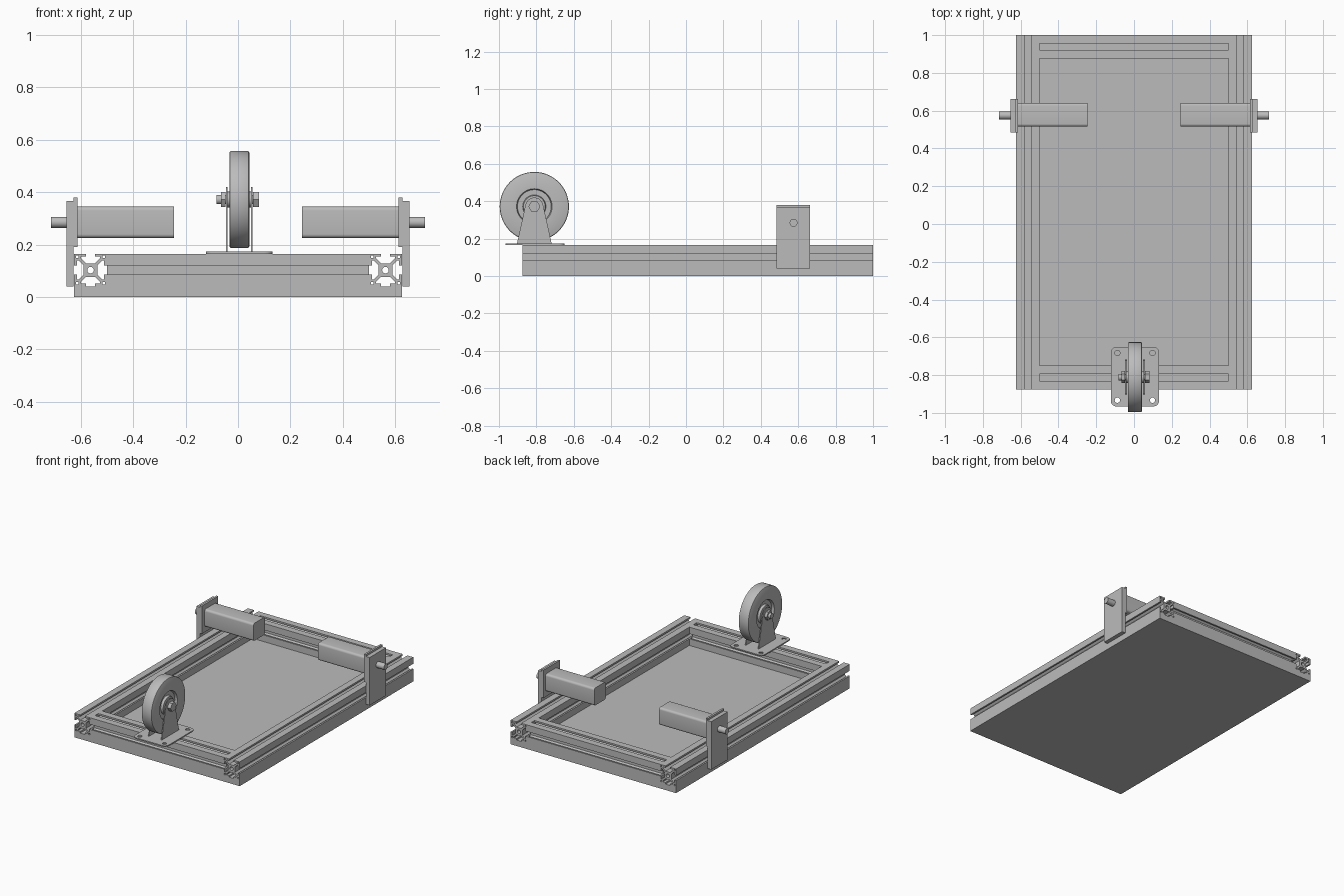
import bpy, bmesh
from math import pi, cos, sin, radians
from mathutils import Matrix

if "Cube" in bpy.data.objects:
    bpy.data.objects.remove(bpy.data.objects["Cube"], do_unlink=True)

GREY = (0.5, 0.5, 0.5, 1)
metal = bpy.data.materials.new("plain grey")
metal.use_nodes = True
metal.diffuse_color = GREY
metal.node_tree.nodes["Principled BSDF"].inputs["Base Color"].default_value = GREY

# Local profile x, y and depth are turned to face along the chosen axis
TURN = {"X": (pi / 2, 0, pi / 2), "Y": (pi / 2, 0, 0), "Z": (0, 0, 0)}


def finish(ob):
    ob.data.materials.clear()
    ob.data.materials.append(metal)
    bpy.ops.object.select_all(action="DESELECT")
    ob.select_set(True)
    bpy.context.view_layer.objects.active = ob
    bpy.ops.object.shade_smooth_by_angle(angle=radians(30))
    return ob


def prism(name, loops, length, loc, axis):
    """Extrude an outline with optional holes, centred on loc."""
    curve = bpy.data.curves.new(name, "CURVE")
    curve.dimensions = "2D"
    curve.fill_mode = "BOTH"
    curve.extrude = length / 2
    for loop in loops:
        spline = curve.splines.new("POLY")
        spline.points.add(len(loop) - 1)
        for point, (x, y) in zip(spline.points, loop):
            point.co = (x, y, 0, 1)
        spline.use_cyclic_u = True
    ob = bpy.data.objects.new(name, curve)
    bpy.context.collection.objects.link(ob)
    ob.location = loc
    ob.rotation_euler = TURN[axis]
    bpy.ops.object.select_all(action="DESELECT")
    ob.select_set(True)
    bpy.context.view_layer.objects.active = ob
    bpy.ops.object.convert(target="MESH")
    ob = bpy.context.object
    ob.name = name
    bm = bmesh.new()
    bm.from_mesh(ob.data)
    bmesh.ops.remove_doubles(bm, verts=bm.verts, dist=1e-5)
    bmesh.ops.recalc_face_normals(bm, faces=bm.faces)
    bm.to_mesh(ob.data)
    bm.free()
    return finish(ob)


def circle(r, n=32, cx=0, cy=0):
    return [(cx + r * cos(2 * pi * i / n), cy + r * sin(2 * pi * i / n)) for i in range(n)]


def rounded(w, h, r, n=5):
    pts = []
    for k, (sx, sy) in enumerate([(1, 1), (-1, 1), (-1, -1), (1, -1)]):
        for i in range(n + 1):
            a = pi / 2 * (k + i / n)
            pts.append((sx * (w / 2 - r) + r * cos(a), sy * (h / 2 - r) + r * sin(a)))
    return pts


def box(name, x, y, z):
    w, d = x[1] - x[0], y[1] - y[0]
    outline = [(-w / 2, -d / 2), (w / 2, -d / 2), (w / 2, d / 2), (-w / 2, d / 2)]
    centre = [(a + b) / 2 for a, b in (x, y, z)]
    return prism(name, [outline], z[1] - z[0], centre, "Z")


def slot_profile(half):
    """Square T-slot section: four slots, hollow corners and a centre bore."""
    side = [(1, 1), (.28, 1), (.28, .82), (.58, .82), (.58, .72), (.28, .42)]
    side += [(-x, y) for x, y in reversed(side[1:])]
    loops = [[], circle(.2 * half, 20)]
    for k in range(4):
        c, s = round(cos(k * pi / 2)), round(sin(k * pi / 2))
        turn = lambda p: ((p[0] * c - p[1] * s) * half, (p[0] * s + p[1] * c) * half)
        loops[0] += [turn(p) for p in side]
        loops.append([turn(p) for p in [(.73, .73), (.88, .73), (.88, .88), (.73, .88)]])
    return loops


# Frame: floor panel, two long rails, two cross rails
box("floor_panel", (-.625, .625), (-.875, 1), (0, .04))
HALF = .0625
RAIL_Z = .04 + HALF
section = slot_profile(HALF)
for side, s in (("left", 1), ("right", -1)):
    prism(side + "_rail", section, 1.875, (s * .5625, .0625, RAIL_Z), "Y")
for end, y in (("front", -.8125), ("back", .9375)):
    prism(end + "_cross_rail", section, 1.0, (0, y, RAIL_Z), "X")

# Motors on side brackets
MY, MZ = .575, .285
for side, s in (("left", 1), ("right", -1)):
    def span(a, b):
        return tuple(sorted((s * a, s * b)))
    box(side + "_bracket", span(.627, .655), (.485, .662), (.04, .367))
    box(side + "_motor_flange", span(.613, .627), (.485, .662), (.19, .38))
    prism(side + "_motor_body", [rounded(.125, .12, .015)], .37, (s * .43, MY + .003, MZ), "X")
    prism(side + "_motor_shaft", [circle(.021)], .1, (s * .664, MY, MZ), "X")

# Caster: mounting plate with bolt holes
CX, CY, CZ = .005, -.811, .372
holes = [circle(.014, 20, sx * .093, sy * .125) for sx in (1, -1) for sy in (1, -1)]
prism("caster_plate", [rounded(.255, .316, .03)] + holes, .008, (CX, CY + .003, .169), "Z")

# Caster fork legs
leg = [(-.093, -.2), (.093, -.2)]
leg += [(.048 * cos(a), .048 * sin(a)) for a in (radians(12 + 12 * i) for i in range(14))]
for side, s in (("left", 1), ("right", -1)):
    prism(side + "_fork_leg", [leg], .006, (CX + s * .048, CY, CZ), "X")

# Caster wheel, turned about its axle, with a recessed ring around the hub
half_profile = [(.038, 0), (.038, .058), (.022, .062), (.022, .09), (.038, .095),
                (.038, .179), (.036, .183), (.032, .185)]
profile = half_profile + [(-x, r) for x, r in reversed(half_profile)]
bm = bmesh.new()
verts = [bm.verts.new((x, 0, r)) for x, r in profile]
edges = [bm.edges.new(pair) for pair in zip(verts, verts[1:])]
bmesh.ops.spin(bm, geom=verts + edges, cent=(0, 0, 0), axis=(1, 0, 0), angle=2 * pi, steps=64)
bmesh.ops.remove_doubles(bm, verts=bm.verts, dist=1e-5)
bmesh.ops.recalc_face_normals(bm, faces=bm.faces)
bmesh.ops.transform(bm, matrix=Matrix.Translation((CX, CY, CZ)), verts=bm.verts)
mesh = bpy.data.meshes.new("caster_wheel")
bm.to_mesh(mesh)
bm.free()
wheel = bpy.data.objects.new("caster_wheel", mesh)
bpy.context.collection.objects.link(wheel)
finish(wheel)

# Axle bolt, head, nut and washers
prism("axle_bolt", [circle(.018)], .15, (-.007, CY, CZ), "X")
prism("axle_bolt_head", [circle(.032, 6)], .024, (.069, CY, CZ), "X")
prism("axle_nut", [circle(.032, 6)], .018, (-.056, CY, CZ), "X")
for side, s in (("left", 1), ("right", -1)):
    prism(side + "_hub_spacer", [circle(.03)], .01, (CX + s * .042, CY, CZ), "X")
